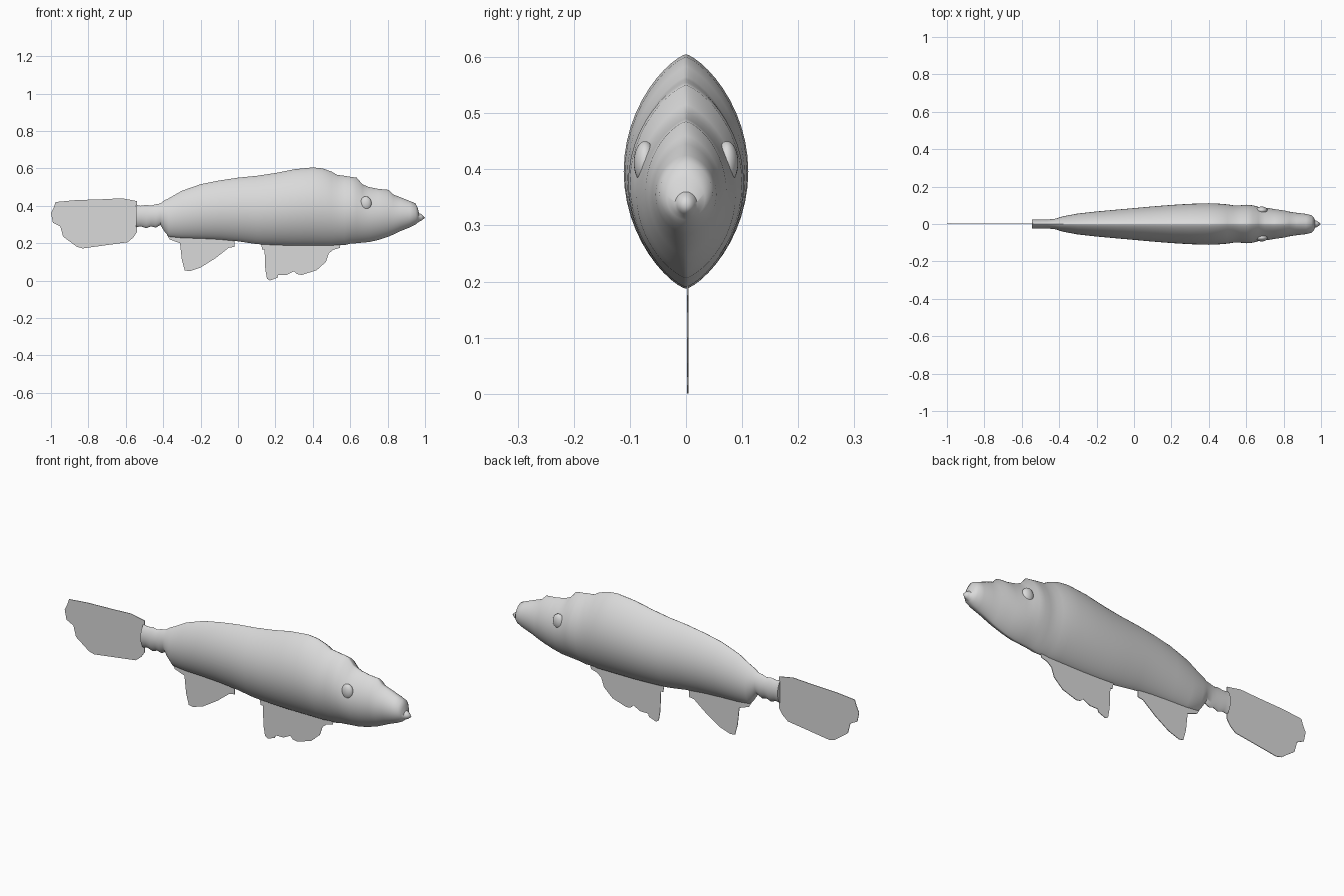
import bpy
import math

old = bpy.data.objects.get("Cube")
if old:
    bpy.data.objects.remove(old, do_unlink=True)


def make_material(name, color):
    mat = bpy.data.materials.new(name)
    mat.use_nodes = True
    mat.diffuse_color = color
    mat.node_tree.nodes["Principled BSDF"].inputs["Base Color"].default_value = color
    return mat


GREY = make_material("pale grey", (0.7, 0.7, 0.7, 1))


def make_object(name, verts, faces):
    mesh = bpy.data.meshes.new(name)
    mesh.from_pydata(verts, [], faces)
    mesh.materials.append(GREY)
    obj = bpy.data.objects.new(name, mesh)
    bpy.context.collection.objects.link(obj)
    return obj


def smooth(obj, degrees):
    bpy.ops.object.select_all(action="DESELECT")
    obj.select_set(True)
    bpy.context.view_layer.objects.active = obj
    bpy.ops.object.shade_smooth_by_angle(angle=math.radians(degrees))


# Body stations: x, top, bottom, half width
STATIONS = [
    (-.545, .405, .285, .025), (-.52, .4, .29, .024), (-.49, .405, .28, .025),
    (-.465, .4, .29, .024), (-.44, .408, .283, .026), (-.415, .412, .297, .029),
    (-.395, .428, .265, .037), (-.37, .44, .235, .043), (-.3, .48, .228, .056),
    (-.2, .515, .225, .067), (-.1, .535, .22, .076), (0, .55, .21, .085),
    (.1, .56, .195, .094), (.2, .575, .19, .102), (.3, .595, .187, .108),
    (.4, .605, .187, .111), (.45, .6, .187, .109), (.5, .583, .187, .105),
    (.53, .565, .191, .1), (.57, .56, .19, .1), (.6, .555, .197, .103),
    (.635, .55, .2, .1), (.665, .515, .203, .092), (.7, .5, .206, .088),
    (.75, .49, .217, .08), (.805, .485, .235, .072), (.83, .46, .246, .066),
    (.87, .445, .265, .06), (.92, .425, .285, .054), (.95, .412, .3, .047),
    (.962, .385, .31, .034), (.968, .36, .315, .02), (.98, .355, .32, .016),
]
SIDES = 48


def section(x, top, bottom, half):
    """Almond-shaped ring that grows rounder towards the snout."""
    power = 1.5 - 0.4 * max(0, min(1, (x - .75) / .2))
    ring = []
    for i in range(SIDES):
        a = math.tau * i / SIDES
        s = math.sin(a)
        y = half * math.copysign(abs(s) ** power, s)
        ring.append((x, y, (top + bottom) / 2 + (top - bottom) / 2 * math.cos(a)))
    return ring


# Body lofted from tail stump to mouth
verts, faces = [], []
for station in STATIONS:
    verts += section(*station)
for r in range(len(STATIONS) - 1):
    for i in range(SIDES):
        a, b = r * SIDES + i, r * SIDES + (i + 1) % SIDES
        faces.append((a, a + SIDES, b + SIDES, b))
faces.append(tuple(range(SIDES)))
tip = len(verts)
last = tip - SIDES
verts.append((1, 0, .336))
faces += [(last + i, tip, last + (i + 1) % SIDES) for i in range(SIDES)]
smooth(make_object("body", verts, faces), 50)

# Eyes
for side, label in ((1, "left"), (-1, "right")):
    bpy.ops.mesh.primitive_uv_sphere_add(
        segments=24, ring_count=16, radius=1, location=(.683, side * .073, .412))
    eye = bpy.context.object
    eye.name = label + "_eye"
    eye.scale = (.031, .02, .038)
    eye.data.materials.append(GREY)
    smooth(eye, 60)

# Thin fins: outlines in the centre plane
FINS = {
    "tail_fin": [
        (-.54, .425), (-.62, .44), (-.72, .435), (-.87, .43), (-.975, .42),
        (-.985, .39), (-1, .36), (-.99, .31), (-.95, .29), (-.935, .235),
        (-.86, .18), (-.83, .172), (-.7, .19), (-.59, .205), (-.56, .23),
        (-.54, .26)],
    "rear_lower_fin": [
        (-.38, .245), (-.365, .22), (-.31, .2), (-.3, .11), (-.285, .055),
        (-.26, .05), (-.2, .07), (-.12, .12), (-.05, .175), (-.02, .18),
        (-.02, .24)],
    "front_lower_fin": [
        (.12, .21), (.13, .165), (.142, .165), (.146, .06), (.155, .01),
        (.17, 0), (.21, .015), (.215, .03), (.26, .03), (.3, .05),
        (.315, .035), (.34, .03), (.42, .055), (.47, .1), (.485, .145),
        (.51, .165), (.545, .175), (.55, .21)],
}
for name, outline in FINS.items():
    fin = make_object(name, [(x, .003, z) for x, z in outline],
                      [tuple(range(len(outline)))])
    solid = fin.modifiers.new("thickness", "SOLIDIFY")
    solid.thickness = .003
    solid.offset = 0
